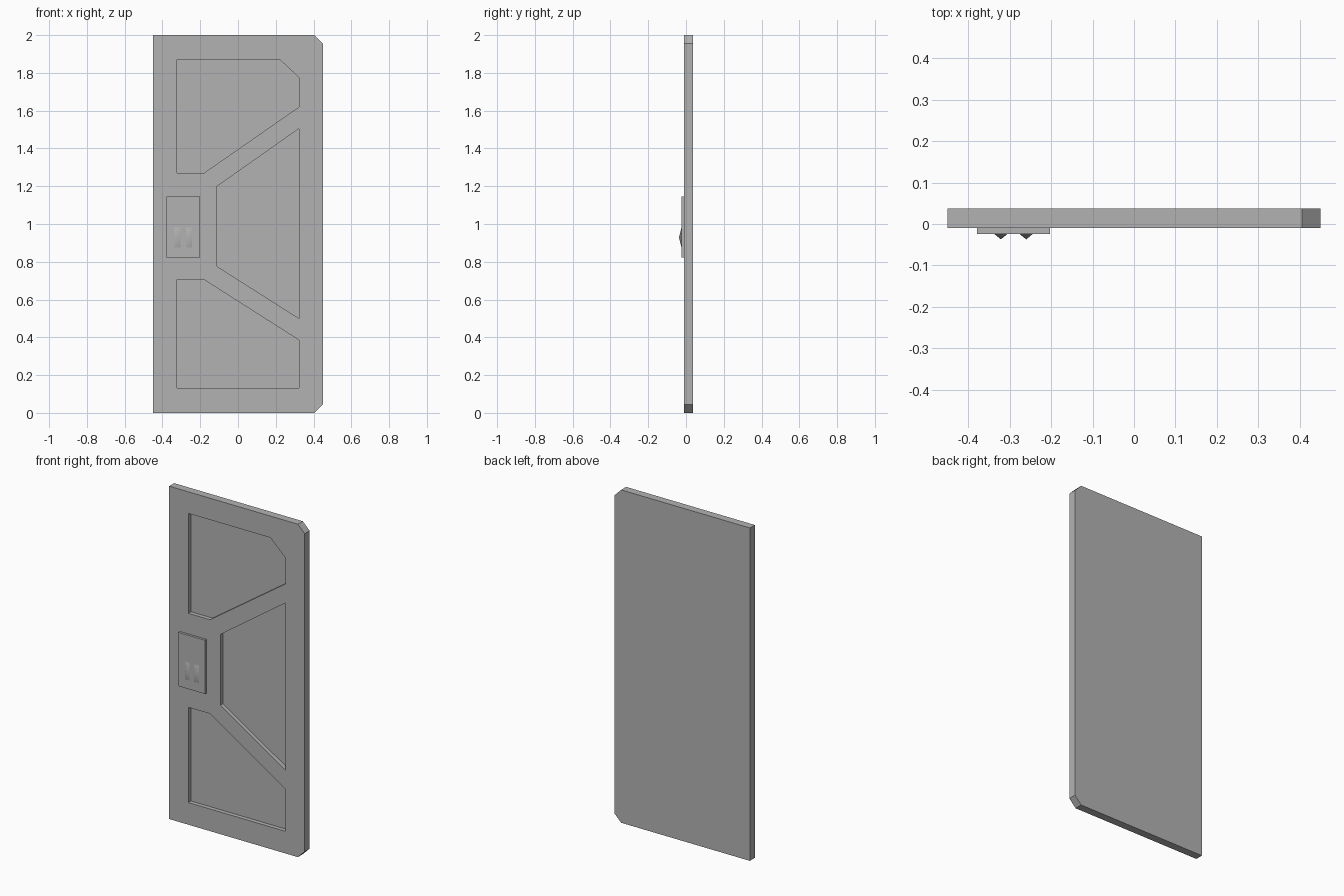
import bpy
import bmesh

cube = bpy.data.objects.get("Cube")
if cube:
    bpy.data.objects.remove(cube, do_unlink=True)

BACK, FRONT, FLOOR = 0.037, -0.01, 0.015
PLATE, TIP = -0.024, -0.037

grey = bpy.data.materials.new("plain grey")
grey.use_nodes = True
COLOUR = (0.45, 0.45, 0.45, 1)
grey.diffuse_color = COLOUR
grey.node_tree.nodes["Principled BSDF"].inputs["Base Color"].default_value = COLOUR


def outline(bm, points, y):
    return bm.faces.new([bm.verts.new((x, y, z)) for x, z in points])


def rect(x0, x1, z0, z1):
    return [(x0, z0), (x1, z0), (x1, z1), (x0, z1)]


def bevelled_panel(bm, points, y0, y1, inset):
    """Face at y0 whose inset copy lies at y1, joined by sloping walls."""
    face = outline(bm, points, y0)
    bmesh.ops.inset_region(bm, faces=[face], thickness=inset, depth=0,
                           use_boundary=True, use_even_offset=True)
    for v in face.verts:
        v.co.y = y1
    return face


def finish(bm, name, smooth=False):
    bmesh.ops.recalc_face_normals(bm, faces=bm.faces[:])
    for f in bm.faces:
        f.smooth = smooth
    mesh = bpy.data.meshes.new(name)
    bm.to_mesh(mesh)
    bm.free()
    mesh.materials.append(grey)
    obj = bpy.data.objects.new(name, mesh)
    bpy.context.collection.objects.link(obj)


# Door slab with sloping rim and two clipped corners
bm = bmesh.new()
front = bevelled_panel(bm, [(-0.45, 0), (0.405, 0), (0.45, 0.045),
                            (0.45, 1.955), (0.405, 2), (-0.45, 2)],
                       BACK, FRONT, 0.016)
bmesh.ops.holes_fill(bm, edges=bm.edges[:], sides=0)
bmesh.ops.delete(bm, geom=[front], context='FACES_ONLY')

# Three recessed pockets, then the front surface around them
pockets = [
    [(-0.323, 1.27), (-0.18, 1.27), (0.323, 1.62), (0.323, 1.775),
     (0.222, 1.87), (-0.323, 1.87)],
    [(-0.11, 0.775), (0.323, 0.5), (0.323, 1.505), (-0.11, 1.2)],
    [(-0.323, 0.133), (0.323, 0.133), (0.323, 0.385),
     (-0.18, 0.705), (-0.323, 0.705)],
]
for points in pockets:
    bevelled_panel(bm, points, FRONT, FLOOR, 0.013)
bmesh.ops.triangle_fill(bm, edges=[e for e in bm.edges if e.is_boundary],
                        use_beauty=True, normal=(0, -1, 0))
finish(bm, "door_slab")

# Raised handle plate
bm = bmesh.new()
bevelled_panel(bm, rect(-0.379, -0.202, 0.823, 1.146), FRONT, PLATE, 0.014)
bmesh.ops.holes_fill(bm, edges=bm.edges[:], sides=0)
finish(bm, "handle_plate")

# Two pointed studs on the plate
for side, x in (("right", -0.321), ("left", -0.26)):
    bm = bmesh.new()
    base = outline(bm, rect(x - 0.016, x + 0.016, 0.876, 0.982), PLATE)
    for tip in bmesh.ops.poke(bm, faces=[base])["verts"]:
        tip.co.y = TIP
    finish(bm, side + "_plate_stud", smooth=True)
